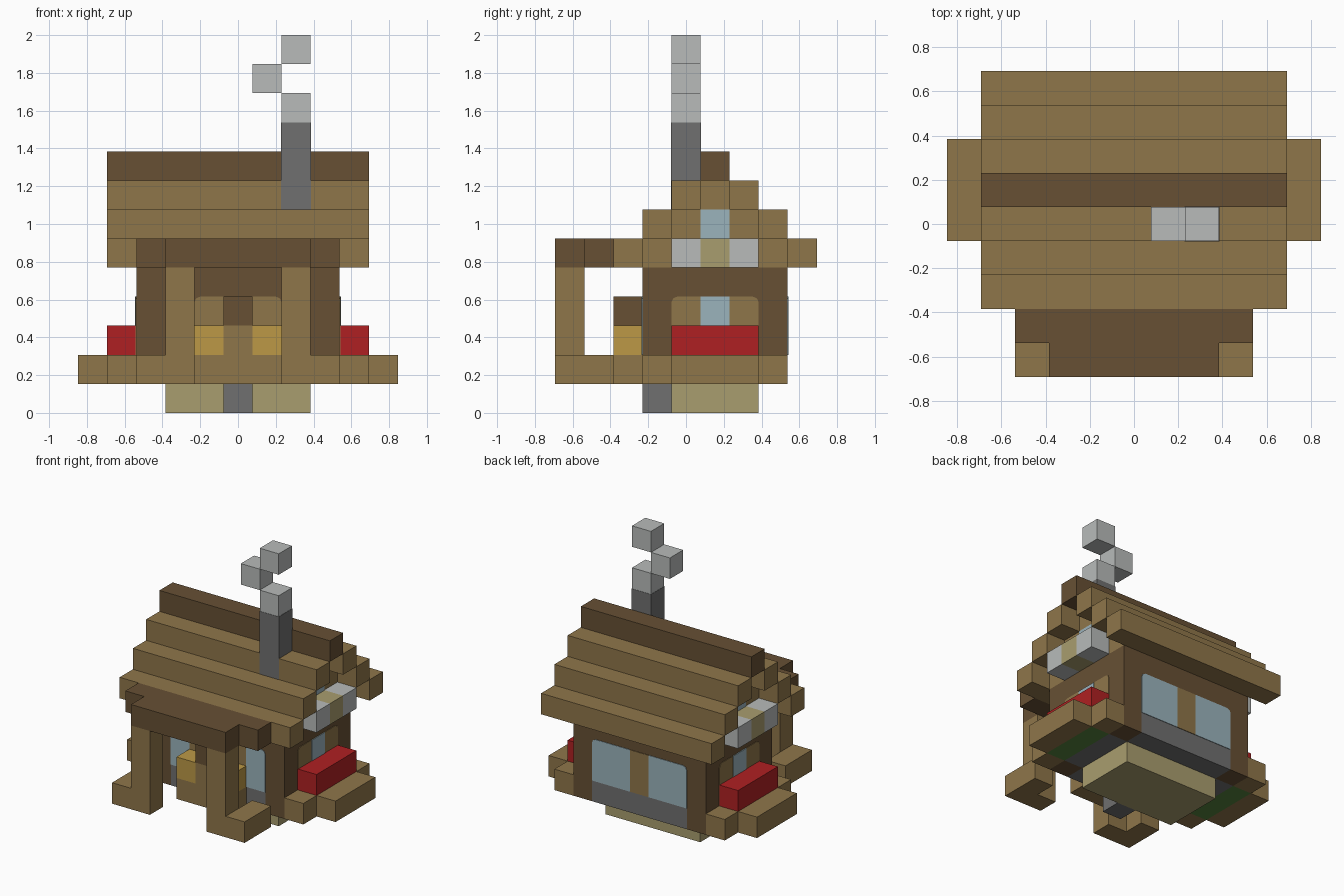
import bpy
import bmesh
from mathutils import Vector

cube = bpy.data.objects.get("Cube")
if cube:
    bpy.data.objects.remove(cube, do_unlink=True)

U = 2 / 13  # one building block


def material(name, hex_code):
    rgb = [int(hex_code[i:i + 2], 16) / 255 for i in (0, 2, 4)]
    lin = [c / 12.92 if c <= 0.04045 else ((c + 0.055) / 1.055) ** 2.4 for c in rgb]
    mat = bpy.data.materials.new(name)
    mat.use_nodes = True
    mat.diffuse_color = (*lin, 1)
    mat.node_tree.nodes["Principled BSDF"].inputs["Base Color"].default_value = (*lin, 1)
    return mat


WOOD = material("light wood", "8F764A")
DARK = material("dark wood", "675034")
STONE = material("dark stone", "707070")
SMOKE = material("pale grey", "B8BBBA")
SAND = material("sandstone", "A99D6E")
RED = material("red", "AF2022")
GOLD = material("gold", "BC9946")
GLASS = material("glass blue", "9BB3BC")
GREEN = material("leaf green", "55823C")


def add_object(name, bm, mat):
    bmesh.ops.recalc_face_normals(bm, faces=bm.faces)
    mesh = bpy.data.meshes.new(name)
    bm.to_mesh(mesh)
    bm.free()
    mesh.materials.append(mat)
    obj = bpy.data.objects.new(name, mesh)
    bpy.context.collection.objects.link(obj)
    return obj


def box(name, mat, x, y, z, grow=0.0):
    """Box filling an inclusive range of blocks; a single number is one block."""
    spans = [sorted(r) if isinstance(r, tuple) else (r, r) for r in (x, y, z)]
    lo = Vector([s[0] - 0.5 for s in spans]) * U
    hi = Vector([s[1] + 0.5 for s in spans]) * U
    bm = bmesh.new()
    bmesh.ops.create_cube(bm, size=1)
    for v in bm.verts:
        v.co = (lo + hi) / 2 + v.co * (hi - lo + Vector((grow, grow, 0)))
        v.co.z += U / 2
    return add_object(name, bm, mat)


def plate(name, mat, axis, face, span, z, clip=(False, False), thick=0.004):
    """Thin wall panel facing along an axis, with optional clipped top corners."""
    a, b = (span[0] - 0.5) * U, (span[1] + 0.5) * U
    bottom, top, c = z[0] * U, (z[1] + 1) * U, 0.03
    pts = [(a, bottom), (b, bottom)]
    pts += [(b, top - c), (b - c * 0.3, top - c * 0.3), (b - c, top)] if clip[1] else [(b, top)]
    pts += [(a + c, top), (a + c * 0.3, top - c * 0.3), (a, top - c)] if clip[0] else [(a, top)]
    sign = 1 if face > 0 else -1
    near, out = face * U - sign * 0.002, sign * (thick + 0.002)
    bm = bmesh.new()
    if axis == "x":
        verts = [bm.verts.new((near, p, q)) for p, q in pts]
        move = Vector((out, 0, 0))
    else:
        verts = [bm.verts.new((p, near, q)) for p, q in pts]
        move = Vector((0, out, 0))
    base = bm.faces.new(verts)
    ext = bmesh.ops.extrude_face_region(bm, geom=[base], use_keep_orig=True)
    new = [g for g in ext["geom"] if isinstance(g, bmesh.types.BMVert)]
    bmesh.ops.translate(bm, verts=new, vec=move)
    return add_object(name, bm, mat)


def cross(name, mat, z):
    """House footprint without its four corners."""
    box(name, mat, (-2, 2), (-1, 3), z)
    for s in (1, -1):
        box(name + "_side", mat, 3 * s, (0, 2), z)


# Foundation, step, floor and walls
box("foundation", SAND, (-2, 2), (0, 2), 0)
box("step", STONE, 0, -1, 0)
cross("floor", STONE, 1)
cross("walls", DARK, (2, 4))

# Wall panels and windows
plate("front_panel", WOOD, "y", -1.5, (-1, 1), (2, 3), (True, True))
plate("back_panel", WOOD, "y", 3.5, (0, 0), (2, 3))
plate("front_window_left", GLASS, "y", -1.5, (2, 2), (2, 3), (False, True))
plate("front_window_right", GLASS, "y", -1.5, (-2, -2), (2, 3), (True, False))
plate("back_window_left", GLASS, "y", 3.5, (1, 2), (2, 3), (False, True))
plate("back_window_right", GLASS, "y", 3.5, (-2, -1), (2, 3), (True, False))

# Entrance between two counters
box("entrance_base", WOOD, (-1, 1), -2, 1)
box("entrance_post", WOOD, 0, -2, 2)
box("entrance_cap", DARK, 0, -2, 3)

# Parts repeated on both sides
for s, side in ((1, "left"), (-1, "right")):
    for y, end in ((-1, "front"), (3, "back")):
        box(f"{end}_corner_post_{side}", DARK, 3 * s, y, (1, 4))
        box(f"{end}_planter_end_{side}", WOOD, 4 * s, y, 1)
    box(f"planter_edge_{side}", WOOD, 5 * s, (0, 2), 1)
    box(f"planter_leaves_{side}", GREEN, 4 * s, (0, 2), 1)
    box(f"planter_flowers_{side}", RED, 4 * s, (0, 2), 2)
    plate(f"side_panel_{side}", WOOD, "x", 3.5 * s, (0, 2), (2, 3), (True, True))
    plate(f"side_window_{side}", GLASS, "x", 3.5 * s, (1, 1), (3, 3), thick=0.007)
    plate(f"gable_window_{side}", GLASS, "x", 3.5 * s, (1, 1), (6, 6))
    for y, mat in ((0, SMOKE), (1, SAND), (2, SMOKE)):
        box(f"gable_shelf_{side}", mat, 4 * s, y, 5)
    box(f"counter_{side}", GOLD, s, -2, 2)
    box(f"porch_post_{side}", WOOD, 2 * s, -4, (1, 4))
    box(f"porch_foot_{side}", WOOD, 3 * s, (-4, -3), 1)

# Porch roof
box("porch_roof_front", DARK, (-2, 2), -4, 5)
box("porch_roof_back", DARK, (-3, 3), -3, 5)

# Stepped roof with gable infill
for k in range(3):
    box("roof_step_front", WOOD, (-4, 4), k - 2, 5 + k)
    box("roof_step_back", WOOD, (-4, 4), 4 - k, 5 + k)
    box("gable_fill", WOOD, (-3, 3), (k - 1, 3 - k), 5 + k)
box("roof_ridge", DARK, (-4, 4), 1, 8)

# Chimney and smoke
box("chimney", STONE, 2, 0, (7, 9), grow=0.004)
for x, z in ((2, 10), (1, 11), (2, 12)):
    box("smoke_puff", SMOKE, x, 0, z)
